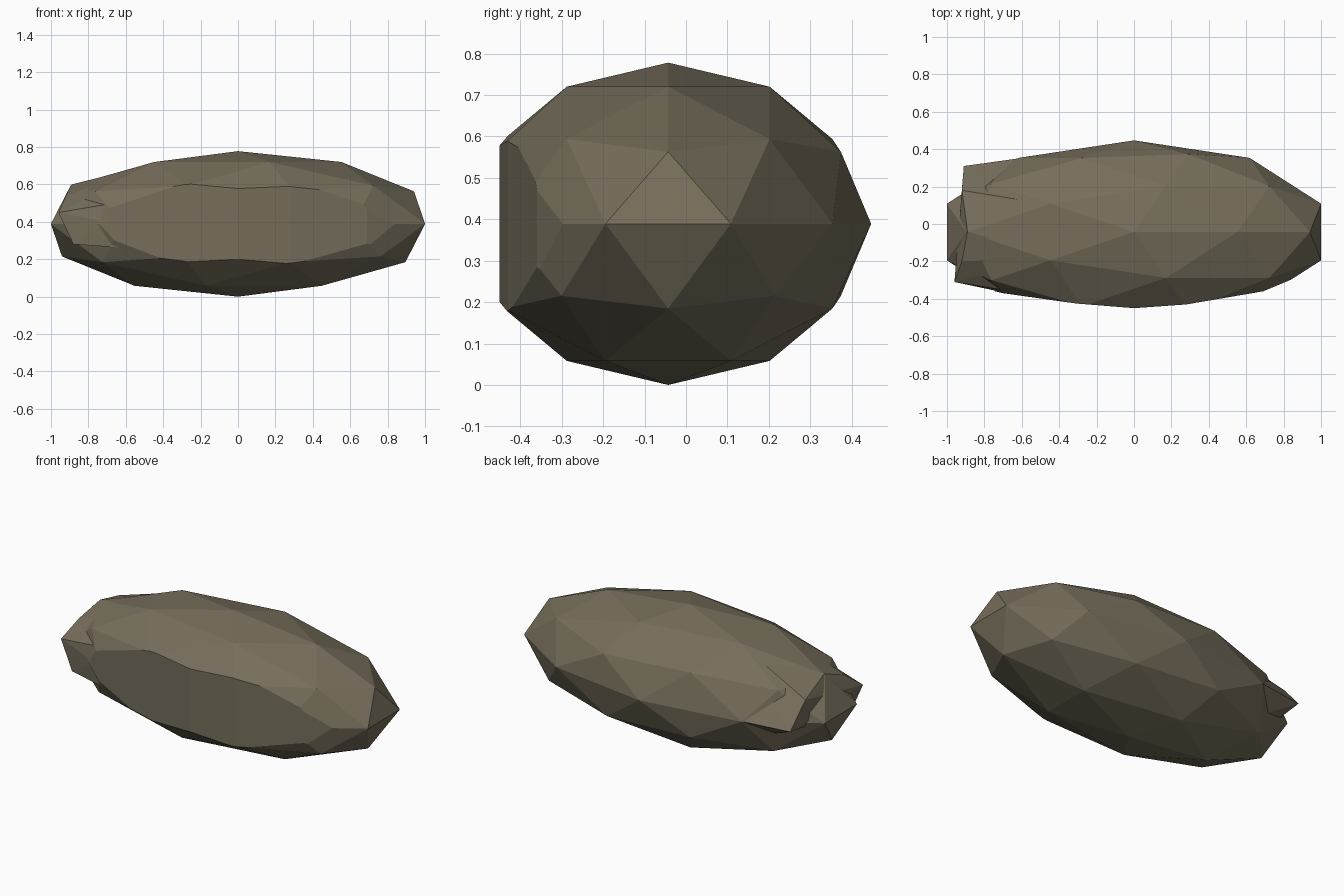
import bpy, bmesh
from mathutils import Vector

if "Cube" in bpy.data.objects:
    bpy.data.objects.remove(bpy.data.objects["Cube"])

rock = bpy.data.materials.new("dull brown stone")
rock.diffuse_color = (0.18, 0.155, 0.105, 1)
rock.use_nodes = True
rock.node_tree.nodes["Principled BSDF"].inputs["Base Color"].default_value = rock.diffuse_color


def make(name, bm):
    bmesh.ops.recalc_face_normals(bm, faces=bm.faces[:])
    me = bpy.data.meshes.new(name)
    bm.to_mesh(me)
    bm.free()
    me.materials.append(rock)
    ob = bpy.data.objects.new(name, me)
    bpy.context.collection.objects.link(ob)
    return ob


# Main boulder: faceted ellipsoid
bm = bmesh.new()
bmesh.ops.create_icosphere(bm, subdivisions=2, radius=1)
for v in bm.verts:
    v.co = Vector((v.co.x * 1.052, v.co.y * 0.49 - 0.043, v.co.z * 0.389 + 0.389))

# Worn front: trimmed by a shallow convex wall (outline seen from the top)
outline = [(-0.96, -0.31), (-0.70, -0.37), (-0.31, -0.425), (0, -0.45),
           (0.28, -0.43), (0.69, -0.36), (0.81, -0.31)]
for a, b in zip(outline, outline[1:]):
    normal = Vector((b[1] - a[1], a[0] - b[0], 0))
    geom = bm.verts[:] + bm.edges[:] + bm.faces[:]
    cut = bmesh.ops.bisect_plane(bm, geom=geom, dist=1e-5, plane_co=(a[0], a[1], 0),
                                 plane_no=normal, clear_outer=True)
    edges = [e for e in bm.edges if e.is_boundary]
    if edges:
        bmesh.ops.holes_fill(bm, edges=edges, sides=0)
make("boulder", bm)

# Raised broken layer at the left end: rim points, then points buried in the boulder
bm = bmesh.new()
layer = [(-0.91, 0.31, 0.39), (-0.92, 0.18, 0.535), (-0.89, -0.04, 0.60),
         (-0.92, -0.20, 0.54), (-0.96, -0.31, 0.45), (-0.88, -0.32, 0.28),
         (-0.60, 0.353, 0.39), (-0.43, 0.10, 0.715), (-0.43, -0.18, 0.715),
         (-0.31, -0.415, 0.56), (-0.31, -0.42, 0.24), (-0.70, -0.365, 0.40),
         (-0.70, 0.20, 0.28)]
for p in layer:
    bm.verts.new(p)
hull = bmesh.ops.convex_hull(bm, input=bm.verts[:])
inside = [g for g in hull["geom_interior"] if isinstance(g, bmesh.types.BMVert)]
bmesh.ops.delete(bm, geom=inside, context='VERTS')
make("broken_layer", bm)
